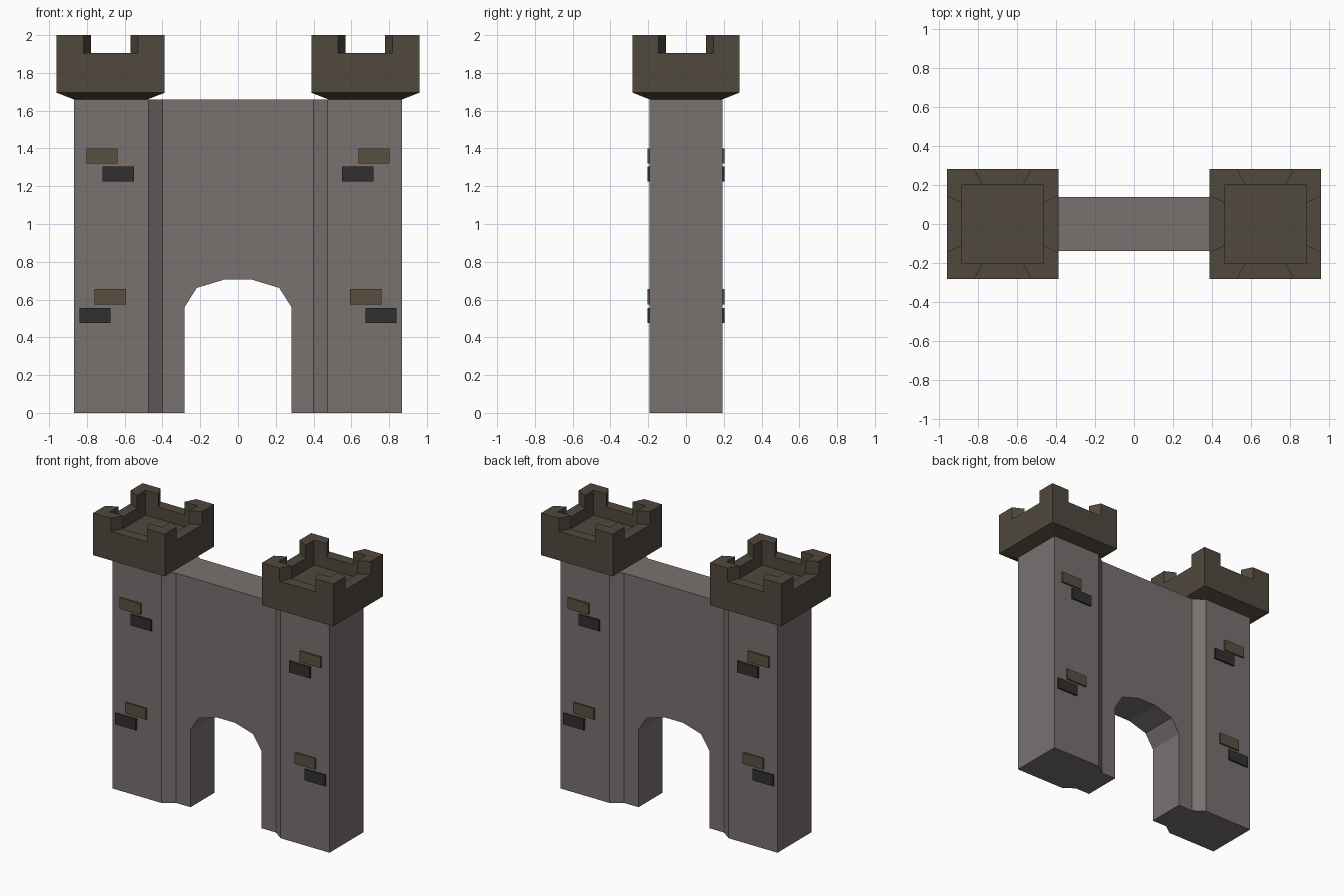
import bpy, bmesh
from math import pi
from mathutils import Matrix, Vector

if "Cube" in bpy.data.objects:
    bpy.data.objects.remove(bpy.data.objects["Cube"])


def material(name, rgb):
    m = bpy.data.materials.new(name)
    m.diffuse_color = (*rgb, 1)
    m.use_nodes = True
    m.node_tree.nodes["Principled BSDF"].inputs["Base Color"].default_value = m.diffuse_color
    return m


STONE = material("stone", (0.19, 0.168, 0.163))
DARK_STONE = material("dark_stone", (0.08, 0.065, 0.047))
BROWN = material("brown_brick", (0.105, 0.08, 0.052))
BLACK = material("dark_brick", (0.03, 0.03, 0.029))


def finish(bm, name, mat=None):
    bmesh.ops.recalc_face_normals(bm, faces=bm.faces)
    me = bpy.data.meshes.new(name)
    bm.to_mesh(me)
    bm.free()
    ob = bpy.data.objects.new(name, me)
    bpy.context.collection.objects.link(ob)
    if mat:
        me.materials.append(mat)
    return ob


def prism(bm, points, direction):
    """Closed prism: polygon of 3D points swept along direction."""
    low = [bm.verts.new(p) for p in points]
    high = [bm.verts.new(Vector(p) + Vector(direction)) for p in points]
    bm.faces.new(low)
    bm.faces.new(high)
    n = len(points)
    for i in range(n):
        j = (i + 1) % n
        bm.faces.new((low[i], low[j], high[j], high[i]))


def cut(ob, cutter):
    mod = ob.modifiers.new("cut", 'BOOLEAN')
    mod.operation, mod.solver, mod.object = 'DIFFERENCE', 'EXACT', cutter
    bpy.context.view_layer.objects.active = ob
    bpy.ops.object.modifier_apply(modifier=mod.name)
    bpy.data.objects.remove(cutter)


# Gate wall with thicker tower shafts at both ends
quarter = [(0.40, 0.138), (0.475, 0.193), (0.867, 0.193)]
back = [(-x, y) for x, y in reversed(quarter)] + quarter
plan = back + [(-x, -y) for x, y in back]
bm = bmesh.new()
prism(bm, [(x, y, 0) for x, y in plan], (0, 0, 1.66))
gate_wall = finish(bm, "gate_wall", STONE)

# Faceted archway opening
half = [(0.283, -0.1), (0.283, 0.56), (0.218, 0.662), (0.075, 0.705)]
arch = half + [(-x, z) for x, z in reversed(half)]
bm = bmesh.new()
prism(bm, [(x, -0.5, z) for x, z in arch], (0, 1, 0))
cut(gate_wall, finish(bm, "arch_cutter"))


# Tower heads: flared base, hollow top, splayed notches between corner merlons
def tower_head(name, cx):
    bm = bmesh.new()
    rings = []
    for hx, hy, z in ((0.196, 0.193, 1.66), (0.286, 0.282, 1.695), (0.286, 0.282, 2.0),
                      (0.208, 0.204, 2.0), (0.208, 0.204, 1.82)):
        rings.append([bm.verts.new((cx + sx * hx, sy * hy, z))
                      for sx, sy in ((-1, -1), (1, -1), (1, 1), (-1, 1))])
    for a, b in zip(rings, rings[1:]):
        for i in range(4):
            j = (i + 1) % 4
            bm.faces.new((a[i], a[j], b[j], b[i]))
    bm.faces.new(rings[0])
    bm.faces.new(rings[-1])
    head = finish(bm, name, DARK_STONE)

    bm = bmesh.new()
    wedge = [(-0.0525, 0.1), (0.0525, 0.1), (0.1775, 0.35), (-0.1775, 0.35)]
    for k in range(4):
        turn = Matrix.Translation((cx, 0, 0)) @ Matrix.Rotation(k * pi / 2, 4, 'Z')
        prism(bm, [turn @ Vector((x, y, 1.905)) for x, y in wedge], (0, 0, 0.3))
    cut(head, finish(bm, "notch_cutter"))


tower_head("left_tower_head", -0.674)
tower_head("right_tower_head", 0.674)


# Raised bricks, mirrored to both towers and both faces
def bricks(name, spots, mat):
    bm = bmesh.new()
    for x, z in spots:
        for sx in (-1, 1):
            for sy in (-1, 1):
                m = Matrix.Translation((sx * x, sy * 0.196, z)) @ Matrix.Diagonal((0.166, 0.018, 0.08, 1))
                bmesh.ops.create_cube(bm, size=1, matrix=m)
    finish(bm, name, mat)


bricks("brown_bricks", [(0.72, 1.36), (0.677, 0.615)], BROWN)
bricks("dark_bricks", [(0.634, 1.264), (0.757, 0.516)], BLACK)
